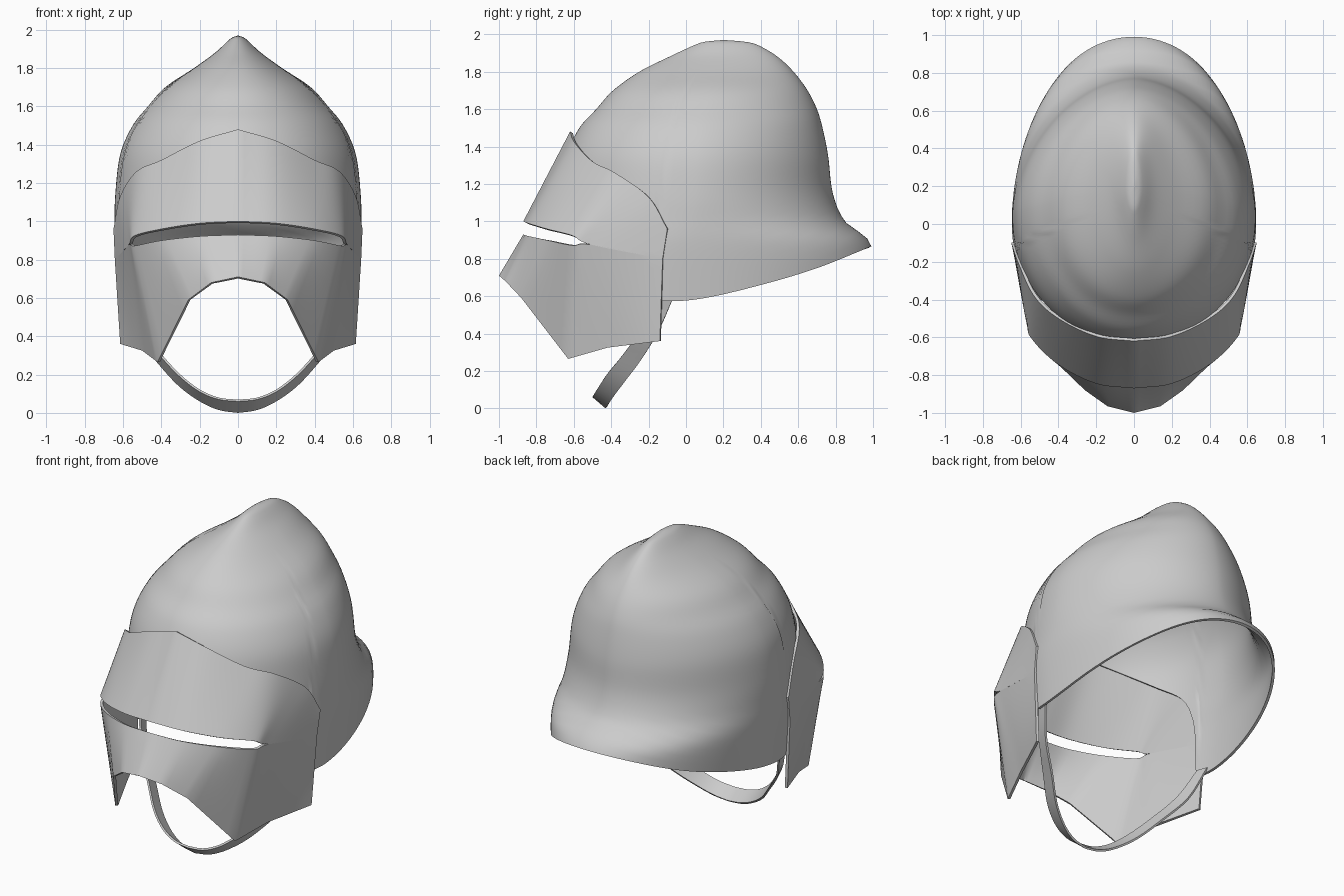
import bpy, bmesh, math
from mathutils import Vector

cube = bpy.data.objects.get("Cube")
if cube:
    bpy.data.objects.remove(cube, do_unlink=True)

steel = bpy.data.materials.new("plain steel grey")
steel.use_nodes = True
GREY = (0.6, 0.6, 0.6, 1)
steel.diffuse_color = GREY
steel.node_tree.nodes["Principled BSDF"].inputs["Base Color"].default_value = GREY


def curve(points, t, smooth=True):
    """Point on a polyline at t (in key units), optionally eased through its keys."""
    n = len(points) - 1
    i = max(0, min(int(t), n - 1))
    f = t - i
    a, b = Vector(points[i]), Vector(points[i + 1])
    if not smooth:
        return a.lerp(b, f)
    m0 = (b - Vector(points[i - 1])) / 2 if i > 0 else b - a
    m1 = (Vector(points[i + 2]) - a) / 2 if i + 2 <= n else b - a
    return (a * (2 * f**3 - 3 * f**2 + 1) + m0 * (f**3 - 2 * f**2 + f)
            + b * (3 * f**2 - 2 * f**3) + m1 * (f**3 - f**2))


def table(rows, key):
    """Smooth row of a table at a value of its first, rising column."""
    key = max(rows[0][0], min(key, rows[-1][0]))
    i = 0
    while i < len(rows) - 2 and key > rows[i + 1][0]:
        i += 1
    low, high = i, i + 1
    for _ in range(11):
        mid = (low + high) / 2
        if curve(rows, mid)[0] < key:
            low = mid
        else:
            high = mid
    return curve(rows, high)


def sheet(name, grids, centre, thickness):
    """Half sheet from grids of points, mirrored and thickened inward."""
    bm = bmesh.new()
    for grid in grids:
        rows = [[bm.verts.new(p) for p in row] for row in grid]
        for r0, r1 in zip(rows, rows[1:]):
            for i in range(len(r0) - 1):
                bm.faces.new((r0[i], r0[i + 1], r1[i + 1], r1[i]))
    bmesh.ops.remove_doubles(bm, verts=bm.verts, dist=0.0008)
    bmesh.ops.recalc_face_normals(bm, faces=bm.faces)
    outward = sum(f.normal.dot(f.calc_center_median() - Vector(centre)) * f.calc_area()
                  for f in bm.faces)
    if outward < 0:
        bmesh.ops.reverse_faces(bm, faces=bm.faces)
    mesh = bpy.data.meshes.new(name)
    bm.to_mesh(mesh)
    bm.free()
    mesh.materials.append(steel)
    ob = bpy.data.objects.new(name, mesh)
    bpy.context.collection.objects.link(ob)
    bpy.ops.object.select_all(action='DESELECT')
    ob.select_set(True)
    bpy.context.view_layer.objects.active = ob
    mirror = ob.modifiers.new("mirror", 'MIRROR')
    mirror.merge_threshold = 0.002
    solid = ob.modifiers.new("thickness", 'SOLIDIFY')
    solid.thickness = thickness
    solid.offset = -1
    for m in ("mirror", "thickness"):
        bpy.ops.object.modifier_apply(modifier=m)
    bpy.ops.object.shade_smooth_by_angle(angle=math.radians(35))


# Skull shell: height, front y, back y, half width, widest y, back roundness
RINGS = [
    (0.55, -0.75, 1.00, 0.620, 0.00, 2.0),
    (0.87, -0.72, 0.99, 0.645, 0.00, 2.0),
    (1.00, -0.70, 0.85, 0.645, 0.03, 1.9),
    (1.15, -0.68, 0.785, 0.64, 0.05, 1.8),
    (1.35, -0.64, 0.76, 0.615, 0.06, 1.8),
    (1.50, -0.57, 0.73, 0.55, 0.08, 1.8),
    (1.60, -0.48, 0.70, 0.47, 0.10, 1.8),
    (1.70, -0.39, 0.65, 0.38, 0.13, 1.8),
    (1.80, -0.25, 0.575, 0.23, 0.16, 1.8),
    (1.88, -0.09, 0.49, 0.12, 0.20, 1.9),
    (1.94, 0.04, 0.39, 0.055, 0.20, 2.0),
    (1.96, 0.10, 0.32, 0.03, 0.20, 2.0),
    (1.97, 0.20, 0.20, 0.0, 0.20, 2.0)]
# Lower edge of the shell: y, height; it rises under the visor
RIM = [(-0.65, 1.42), (-0.4, 1.24), (-0.25, 1.12), (-0.19, 0.95), (-0.16, 0.62),
       (-0.1, 0.575), (0.1, 0.59), (0.4, 0.66), (0.7, 0.75), (1.0, 0.87)]
TOP = RINGS[-1][0]


def shell_point(a, z):
    _, front, back, width, mid, power = table(RINGS, z)
    c, s = math.cos(a), max(0, math.sin(a))
    p = power if c > 0 else 2.0
    reach = back - mid if c > 0 else mid - front
    return Vector((width * s ** (2 / p), mid + math.copysign(abs(c) ** (2 / p), c) * reach, z))


def above_rim(a, z):
    return z > table(RIM, shell_point(a, z).y)[1]


def shell_bottom(a):
    step = 0.02
    z = TOP - 0.1
    while above_rim(a, z):
        z -= step
    low, high = z, z + step
    for _ in range(8):
        mid = (low + high) / 2
        if above_rim(a, mid):
            high = mid
        else:
            low = mid
    return high


COLS, LEVELS = 72, 44
grid = []
for i in range(COLS + 1):
    a = math.pi * i / COLS
    low = shell_bottom(a)
    grid.append([shell_point(a, low + (TOP - low) * (1 - (1 - k / LEVELS) ** 1.7))
                 for k in range(LEVELS + 1)])
sheet("skull_shell", [grid], (0, 0.1, 1.0), 0.016)

# Visor: edges from the centre line round to the rear edge
BROW = [(0, -.62, 1.48), (.2, -.595, 1.42), (.4, -.5, 1.32),
        (.53, -.38, 1.26), (.615, -.2, 1.13), (.65, -.1, .96)]
SLIT_TOP = [(0, -.87, 1.0), (.2, -.845, .99), (.4, -.745, .96),
            (.54, -.61, .925), (.572, -.51, .876), (.643, -.125, .8)]
SLIT_LOW = [(0, -.87, .93), (.2, -.845, .922), (.4, -.745, .9),
            (.54, -.61, .872), (.572, -.51, .876), (.643, -.125, .8)]
JAW = [(0, -1, .71), (.14, -.965, .68), (.26, -.88, .59),
       (.42, -.63, .265), (.5, -.42, .325), (.615, -.14, .36)]
STEPS, ROWS = 6, 8


def band(upper, lower, smooth_lower):
    out = []
    for i in range(5 * STEPS + 1):
        t = i / STEPS
        a, b = curve(upper, t), curve(lower, t, smooth_lower)
        out.append([a.lerp(b, k / ROWS) for k in range(ROWS + 1)])
    return out


sheet("visor", [band(BROW, SLIT_TOP, True), band(SLIT_LOW, JAW, False)], (0, 0, 0.85), 0.016)

# Chin strap: front and rear edges from the chin up to the shell
FRONT = [(0, -.5, .06), (.1, -.495, .07), (.2, -.47, .11), (.3, -.42, .185),
         (.4, -.335, .29), (.52, -.23, .44), (.6, -.14, .61)]
REAR = [(0, -.43, 0), (.1, -.42, .015), (.2, -.39, .06), (.31, -.33, .14),
        (.42, -.24, .26), (.54, -.15, .41), (.612, -.065, .6)]
strap = [[curve(e, i / 4) for e in (FRONT, REAR)] for i in range(25)]
sheet("chin_strap", [strap], (0, -0.1, 0.6), 0.012)
